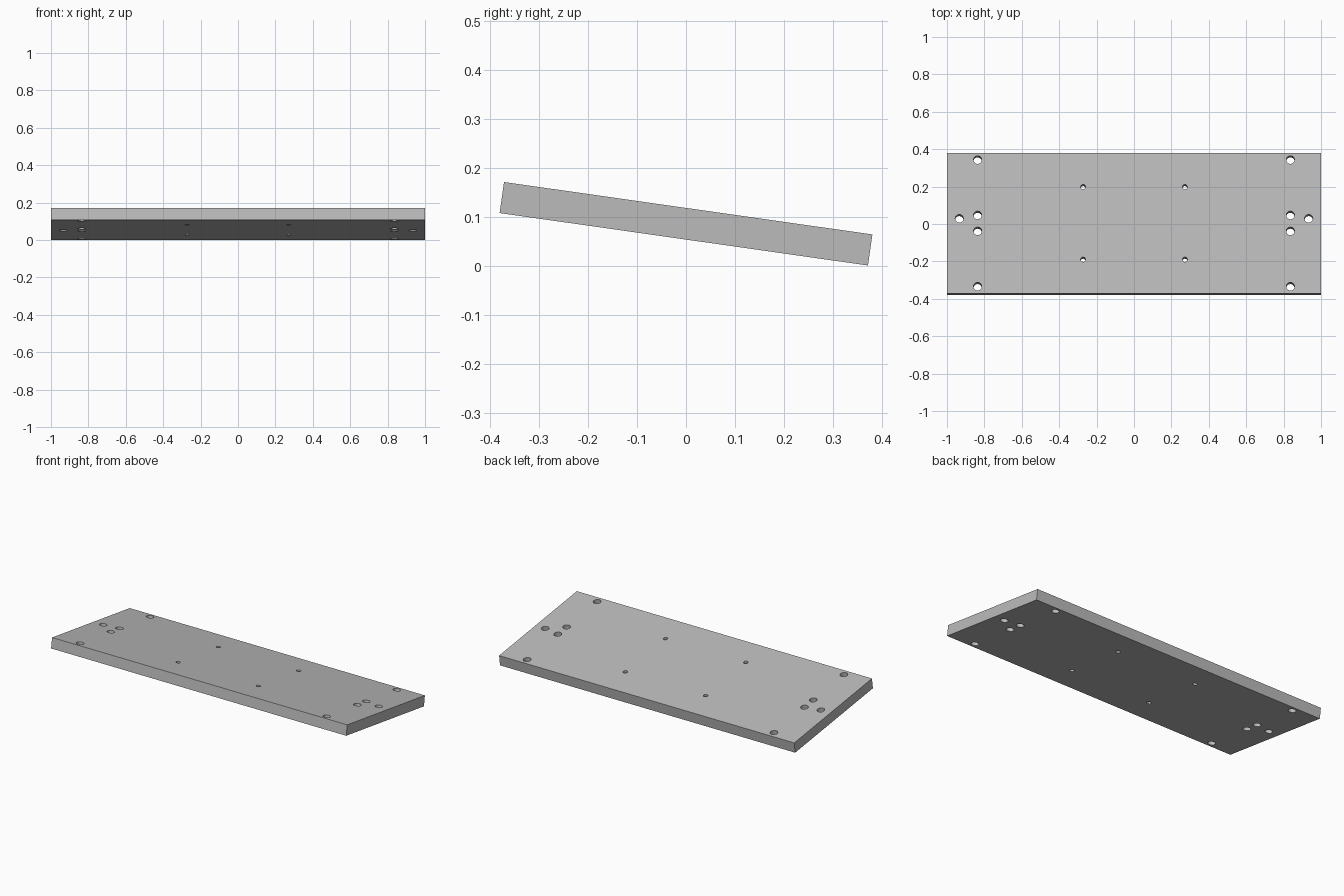
import bpy
import bmesh
import math
from mathutils import Matrix

if "Cube" in bpy.data.objects:
    bpy.data.objects.remove(bpy.data.objects["Cube"], do_unlink=True)

LENGTH, WIDTH, THICKNESS = 2.0, 0.76, 0.064
TILT = Matrix.Translation((0, 0, 0.0865)) @ Matrix.Rotation(math.radians(-8.1), 4, "X")

grey = bpy.data.materials.new("plain grey")
grey.use_nodes = True
grey.diffuse_color = (0.5, 0.5, 0.5, 1)
grey.node_tree.nodes["Principled BSDF"].inputs["Base Color"].default_value = (0.5, 0.5, 0.5, 1)


def make_object(name, bm):
    mesh = bpy.data.meshes.new(name)
    bm.to_mesh(mesh)
    bm.free()
    mesh.materials.append(grey)
    obj = bpy.data.objects.new(name, mesh)
    bpy.context.collection.objects.link(obj)
    obj.matrix_world = TILT
    return obj


# Flat rectangular plate, tilted down towards the back
bm = bmesh.new()
bmesh.ops.create_cube(bm, size=1, matrix=Matrix.Diagonal((LENGTH, WIDTH, THICKNESS, 1)))
plate = make_object("mounting_plate", bm)

# Through holes, mirrored left and right: x, y, radius
holes = [(0.836, y, 0.022) for y in (-0.342, -0.043, 0.043, 0.342)]
holes += [(0.934, 0.025, 0.022)]
holes += [(0.272, y, 0.013) for y in (-0.196, 0.196)]
bm = bmesh.new()
for x, y, radius in holes:
    for side in (-1, 1):
        bmesh.ops.create_cone(bm, cap_ends=True, segments=32, radius1=radius, radius2=radius,
                              depth=THICKNESS * 3, matrix=Matrix.Translation((side * x, y, 0)))
cutter = make_object("hole_cutter", bm)
cutter.hide_render = True

# Drill the holes, then remove the cutter
drill = plate.modifiers.new("drill_holes", "BOOLEAN")
drill.operation = "DIFFERENCE"
drill.solver = "EXACT"
drill.object = cutter
bpy.context.view_layer.objects.active = plate
plate.select_set(True)
bpy.ops.object.modifier_apply(modifier=drill.name)
bpy.data.objects.remove(cutter, do_unlink=True)

# Smooth hole walls with sharp rims
bpy.ops.object.shade_smooth_by_angle(angle=math.radians(30))
